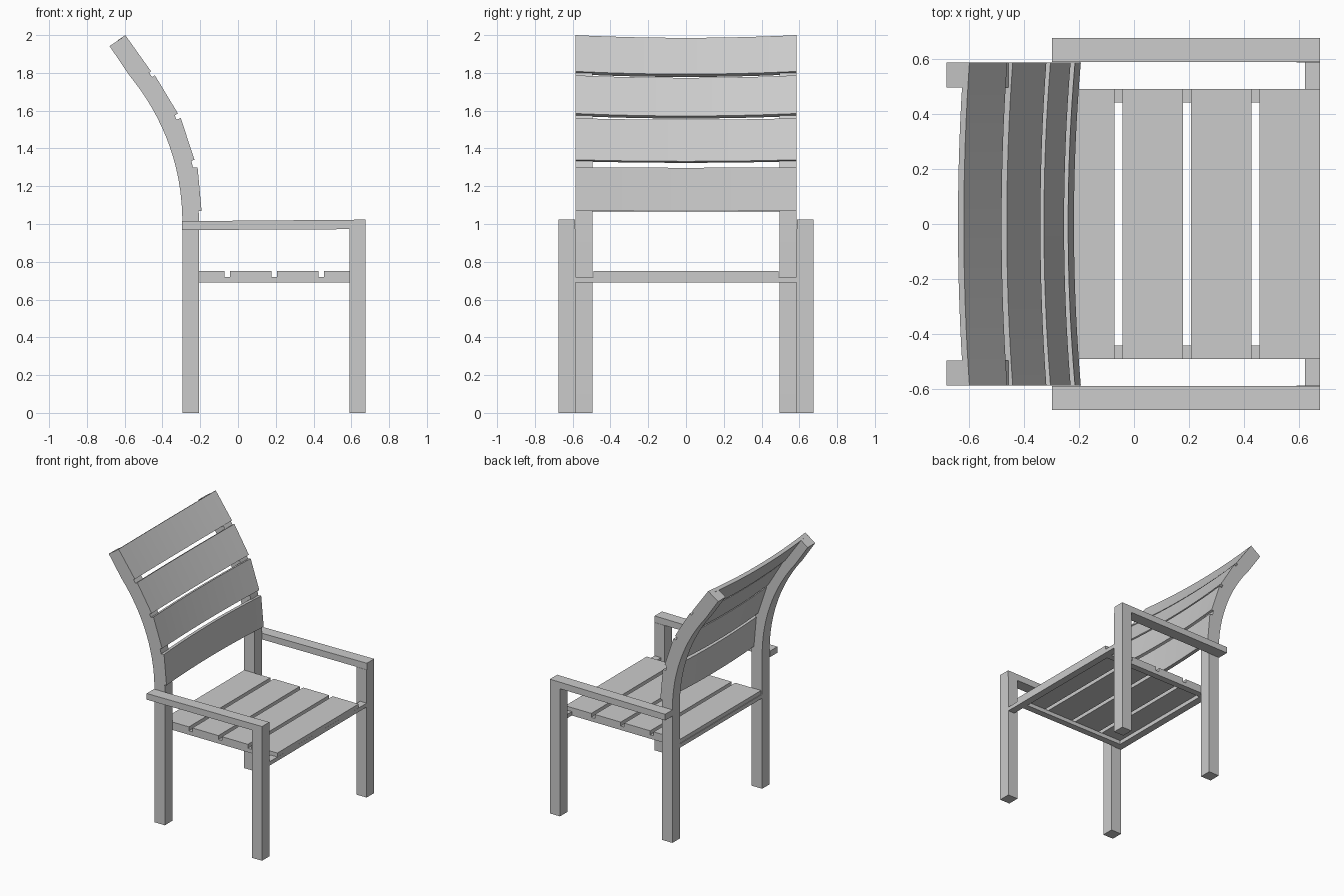
import bpy
from mathutils import Vector

if "Cube" in bpy.data.objects:
    bpy.data.objects.remove(bpy.data.objects["Cube"])


def mesh_object(name, verts, faces):
    me = bpy.data.meshes.new(name)
    me.from_pydata(verts, [], faces)
    ob = bpy.data.objects.new(name, me)
    bpy.context.collection.objects.link(ob)
    return ob


def prism(name, outline, y0, y1):
    """Extrude an x/z outline between two y positions."""
    n = len(outline)
    verts = [(x, y0, z) for x, z in outline] + [(x, y1, z) for x, z in outline]
    faces = [tuple(range(n)), tuple(range(2 * n - 1, n - 1, -1))]
    faces += [(i, i + n, (i + 1) % n + n, (i + 1) % n) for i in range(n)]
    return mesh_object(name, verts, faces)


def box(name, x0, x1, y0, y1, z0, z1):
    return prism(name, [(x0, z0), (x1, z0), (x1, z1), (x0, z1)], y0, y1)


def smooth(ob):
    bpy.ops.object.select_all(action='DESELECT')
    ob.select_set(True)
    bpy.context.view_layer.objects.active = ob
    bpy.ops.object.shade_smooth_by_angle()


def bezier(p0, p1, p2, p3, n=14):
    for i in range(n + 1):
        t = i / n
        s = 1 - t
        yield tuple(s**3 * a + 3 * s * s * t * b + 3 * s * t * t * c + t**3 * d
                    for a, b, c, d in zip(p0, p1, p2, p3))


# Back post outline: straight leg, then swept backwards
rear = list(bezier((-.295, 1.04), (-.302, 1.36), (-.43, 1.61), (-.574, 1.785)))
front = list(bezier((-.207, 1.04), (-.212, 1.31), (-.30, 1.56), (-.46, 1.785)))
post = [(-.295, 0), (-.207, 0)] + front + [(-.608, 1.99), (-.68, 1.942)] + rear[::-1]

for side, s in (("left", -1), ("right", 1)):
    def span(a, b):
        return sorted((s * a, s * b))
    smooth(prism(side + "_back_post", post, *span(.495, .585)))
    prism(side + "_front_leg", [(.59, 0), (.675, 0), (.675, .973), (.59, .973)], *span(.585, .675))
    # Armrest rises slightly toward the front
    prism(side + "_armrest", [(-.297, .968), (.675, .973), (.675, 1.023), (-.297, 1.015)], *span(.587, .675))
    box(side + "_seat_rail", -.295, .675, *span(.44, .49), .69, .72)

# Cross rails of the seat frame
box("front_rail", .62, .675, -.587, .587, .69, .72)
box("rear_rail", -.295, -.24, -.495, .495, .69, .72)

# Seat slats
for i in range(4):
    x = -.29 + i * .2485
    box("seat_slat_%d" % (i + 1), x, x + .219, -.49, .49, .72, .75)


def back_slat(name, low, high, bow=.025, thick=.026, steps=16):
    """Board bowed backwards in the middle, along its own normal."""
    lo, hi = Vector((low[0], 0, low[1])), Vector((high[0], 0, high[1]))
    up = (hi - lo).normalized()
    nrm = Vector((up.z, 0, -up.x))
    verts, faces = [], []
    for i in range(steps + 1):
        t = 2 * i / steps - 1
        off = Vector((0, .585 * t, 0)) - nrm * bow * (1 - t * t)
        verts += [lo + off, hi + off, hi + off - nrm * thick, lo + off - nrm * thick]
    for i in range(steps):
        a = 4 * i
        for k in range(4):
            m = (k + 1) % 4
            faces.append((a + k, a + 4 + k, a + 4 + m, a + m))
    e = 4 * steps
    faces += [(0, 1, 2, 3), (e + 3, e + 2, e + 1, e)]
    smooth(mesh_object(name, verts, faces))


# Backrest slats, bottom to top
slats = [((-.193, 1.07), (-.214, 1.30)), ((-.23, 1.34), (-.303, 1.56)),
         ((-.318, 1.585), (-.44, 1.787)), ((-.46, 1.808), (-.597, 2.0))]
for i, (low, high) in enumerate(slats):
    back_slat("back_slat_%d" % (i + 1), low, high)

# Consistent outward normals
import bmesh
for ob in bpy.context.collection.objects:
    bm = bmesh.new()
    bm.from_mesh(ob.data)
    bmesh.ops.recalc_face_normals(bm, faces=bm.faces)
    bm.to_mesh(ob.data)
    bm.free()
